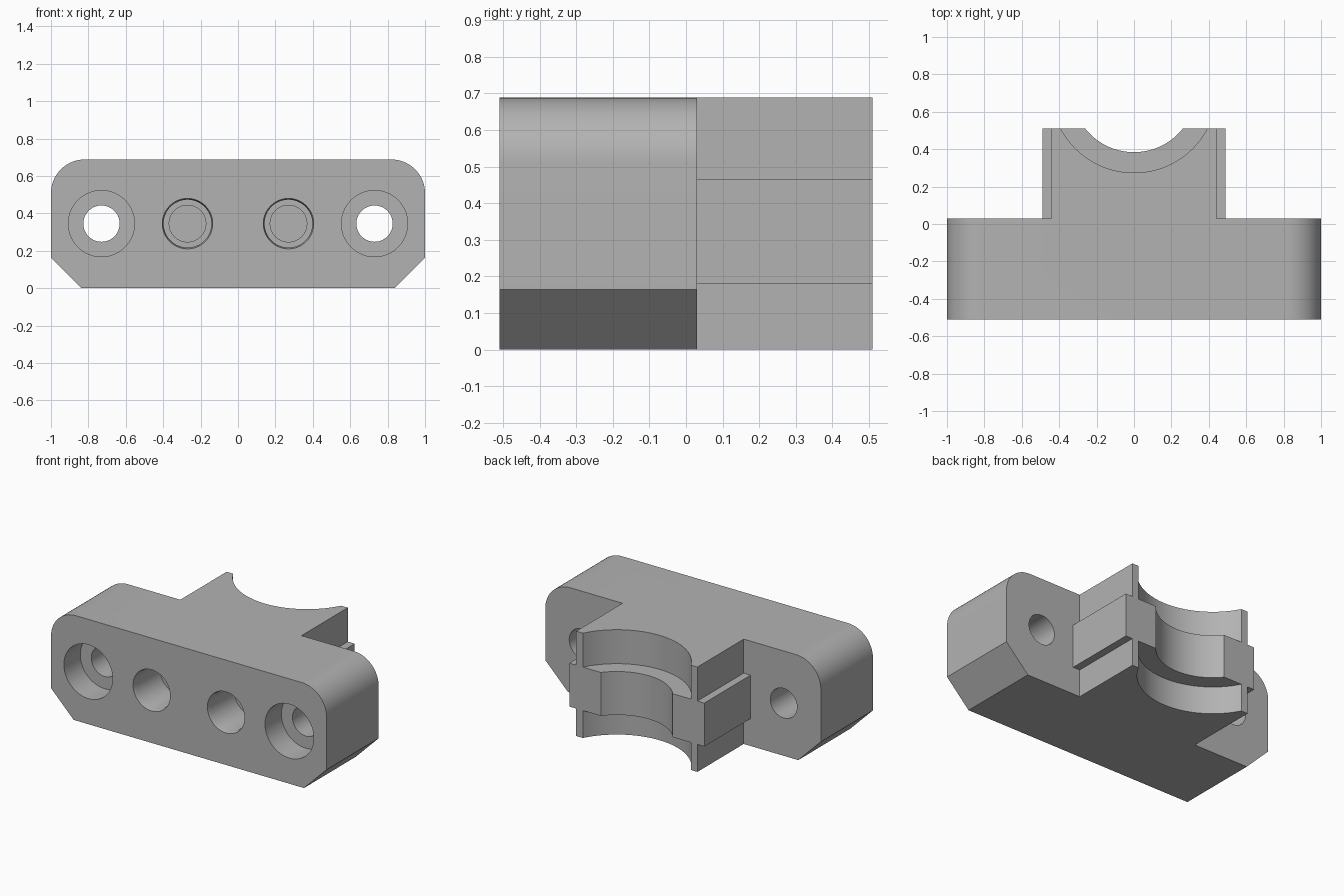
import bpy, bmesh
from math import sin, cos, asin, pi, radians
from mathutils import Vector

cube = bpy.data.objects.get("Cube")
if cube:
    bpy.data.objects.remove(cube, do_unlink=True)

grey = bpy.data.materials.new("plain grey")
grey.use_nodes = True
grey.diffuse_color = (0.45, 0.45, 0.45, 1)
grey.node_tree.nodes["Principled BSDF"].inputs["Base Color"].default_value = grey.diffuse_color

FRONT, BACK, TIP, HEIGHT = -0.51, 0.03, 0.51, 0.688
HOLE_Z = 0.345


def prism(name, points, offset):
    """Extrude a closed outline by an offset vector."""
    bm = bmesh.new()
    face = bm.faces.new([bm.verts.new(p) for p in points])
    moved = bmesh.ops.extrude_face_region(bm, geom=[face])["geom"]
    verts = [v for v in moved if isinstance(v, bmesh.types.BMVert)]
    bmesh.ops.translate(bm, verts=verts, vec=Vector(offset))
    bmesh.ops.recalc_face_normals(bm, faces=bm.faces)
    mesh = bpy.data.meshes.new(name)
    bm.to_mesh(mesh)
    bm.free()
    mesh.materials.append(grey)
    obj = bpy.data.objects.new(name, mesh)
    bpy.context.collection.objects.link(obj)
    return obj


def saddle_slab(name, half_width, radius, low, high):
    """Slab behind the base, with a circular bite in its far edge."""
    centre_y = 0.717
    reach = asin((centre_y - TIP) / radius)
    steps = 40
    outline = [(-half_width, TIP), (-half_width, -0.2), (half_width, -0.2), (half_width, TIP)]
    for i in range(steps + 1):
        a = -reach - (pi - 2 * reach) * i / steps
        outline.append((radius * cos(a), centre_y + radius * sin(a)))
    return prism(name, [(x, y, low) for x, y in outline], (0, 0, high - low))


def stepped_hole(name, x, rings):
    """Lathe a hole cutter from (radius, y) rings along the y axis."""
    bm = bmesh.new()
    n = 64
    loops = [[bm.verts.new((x + r * cos(2 * pi * i / n), y, HOLE_Z + r * sin(2 * pi * i / n)))
              for i in range(n)] for r, y in rings]
    for a, b in zip(loops, loops[1:]):
        for i in range(n):
            j = (i + 1) % n
            bm.faces.new((a[i], a[j], b[j], b[i]))
    bm.faces.new(loops[0])
    bm.faces.new(loops[-1])
    bmesh.ops.recalc_face_normals(bm, faces=bm.faces)
    mesh = bpy.data.meshes.new(name)
    bm.to_mesh(mesh)
    bm.free()
    mesh.materials.append(grey)
    obj = bpy.data.objects.new(name, mesh)
    bpy.context.collection.objects.link(obj)
    return obj


def combine(body, other, operation):
    mod = body.modifiers.new(other.name, 'BOOLEAN')
    mod.operation = operation
    mod.solver = 'EXACT'
    mod.object = other
    bpy.context.view_layer.objects.active = body
    bpy.ops.object.modifier_apply(modifier=mod.name)
    bpy.data.objects.remove(other, do_unlink=True)


# Base block: rounded upper corners, chamfered lower corners
round_r, chamfer = 0.18, 0.164
half = [(1 - chamfer, 0), (1, chamfer)]
for i in range(17):
    a = pi / 2 * i / 16
    half.append((1 - round_r + round_r * cos(a), HEIGHT - round_r + round_r * sin(a)))
outline = half + [(-x, z) for x, z in reversed(half)]
body = prism("mounting_bracket", [(x, FRONT, z) for x, z in outline], (0, BACK - FRONT, 0))

# Saddle neck and the wider middle band with side ribs
combine(body, saddle_slab("saddle_neck", 0.44, 0.443, 0, HEIGHT), 'UNION')
combine(body, saddle_slab("middle_band", 0.49, 0.333, 0.18, 0.465), 'UNION')

# Counterbored through holes outside, blind insert holes inside
start = FRONT - 0.05
for side in (-1, 1):
    seat = FRONT + 0.17
    combine(body, stepped_hole("bolt_hole", side * 0.73,
            [(0.177, start), (0.177, seat), (0.097, seat), (0.097, BACK + 0.1)]), 'DIFFERENCE')
    lip, step = FRONT + 0.03, FRONT + 0.27
    combine(body, stepped_hole("insert_hole", side * 0.27,
            [(0.135, start), (0.135, FRONT), (0.128, lip), (0.128, step),
             (0.098, step), (0.098, step + 0.13)]), 'DIFFERENCE')

# Smooth curved walls, crisp edges
bpy.ops.object.select_all(action='DESELECT')
body.select_set(True)
bpy.context.view_layer.objects.active = body
bpy.ops.object.shade_smooth_by_angle(angle=radians(30))
